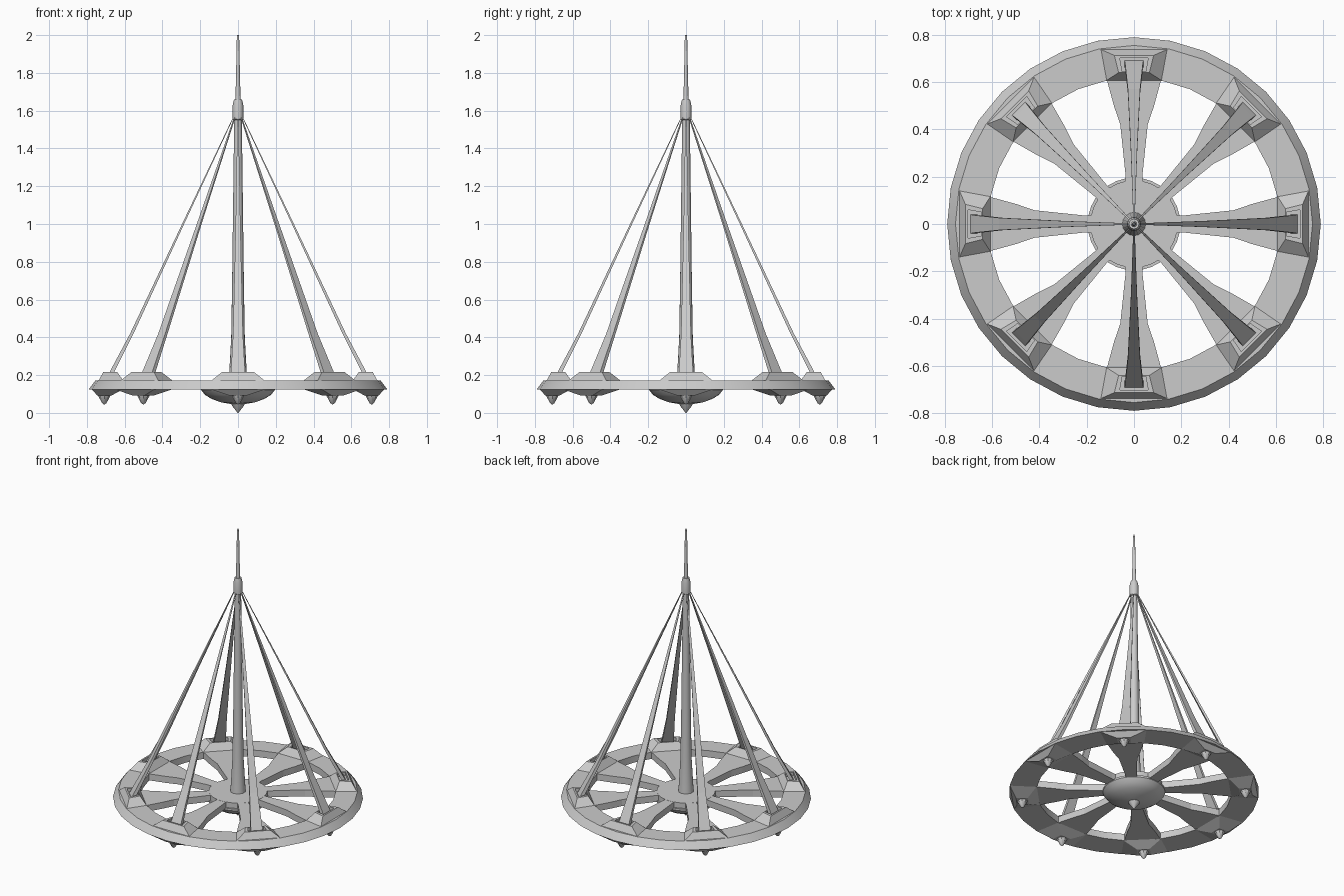
import bpy, bmesh
from math import sin, cos, pi

if "Cube" in bpy.data.objects:
    bpy.data.objects.remove(bpy.data.objects["Cube"])


def loft(name, loops, closed=False, smooth=False):
    """Skin a stack of equal-length vertex loops; cap the ends or close into a ring."""
    bm = bmesh.new()
    rows = [[bm.verts.new(p) for p in loop] for loop in loops]
    pairs = list(zip(rows, rows[1:]))
    if closed:
        pairs.append((rows[-1], rows[0]))
    for a, b in pairs:
        n = len(a)
        for i in range(n):
            j = (i + 1) % n
            bm.faces.new((a[i], a[j], b[j], b[i]))
    if not closed:
        bm.faces.new(rows[0])
        bm.faces.new(rows[-1])
    bmesh.ops.recalc_face_normals(bm, faces=bm.faces)
    mesh = bpy.data.meshes.new(name)
    bm.to_mesh(mesh)
    bm.free()
    ob = bpy.data.objects.new(name, mesh)
    bpy.context.collection.objects.link(ob)
    if smooth:
        bpy.ops.object.select_all(action='DESELECT')
        ob.select_set(True)
        bpy.context.view_layer.objects.active = ob
        bpy.ops.object.shade_smooth_by_angle(angle=0.5)
    return ob


def lathe(name, profile, n, closed=False, at=(0, 0)):
    loops = [[(at[0] + r * cos(2 * pi * i / n), at[1] + r * sin(2 * pi * i / n), z)
              for i in range(n)] for r, z in profile]
    return loft(name, loops, closed, True)


def quad(x0, w0, x1, w1, z):
    """Trapezoid loop: half-width w0 at radius x0, w1 at radius x1."""
    return [(x0, -w0, z), (x1, -w1, z), (x1, w1, z), (x0, w0, z)]


def around(ob, n=8):
    for i in range(1, n):
        c = ob.copy()
        c.name = f"{ob.name}_{i + 1}"
        c.rotation_euler.z = 2 * pi * i / n
        bpy.context.collection.objects.link(c)


# wheel rim and hub
lathe("rim", [(0.617, 0.125), (0.79, 0.125), (0.755, 0.172), (0.617, 0.172)], 32, True)
lathe("hub", [(0.185, 0.12), (0.185, 0.172)], 32)
lathe("hub_bowl", [(0.196, 0.135), (0.196, 0.122), (0.175, 0.096), (0.14, 0.074),
                   (0.09, 0.056), (0.036, 0.047), (0.03, 0.036), (0.002, 0.0)], 32)

# flared spokes
plan = [(0.15, 0.034), (0.21, 0.036), (0.42, 0.058), (0.50, 0.085), (0.625, 0.119)]
around(loft("spoke", [[(r, -w, 0.126), (r, w, 0.126), (r, w, 0.171), (r, -w, 0.171)]
                      for r, w in plan]))

# raised pads with a recessed socket for each stay
around(loft("pad", [quad(0.605, 0.12, 0.74, 0.145, 0.168),
                    quad(0.64, 0.065, 0.713, 0.083, 0.217),
                    quad(0.645, 0.05, 0.702, 0.06, 0.217),
                    quad(0.645, 0.05, 0.702, 0.06, 0.195)]))

# pods and spikes below the rim
around(loft("under_pod", [quad(0.607, 0.12, 0.775, 0.15, 0.126),
                          quad(0.67, 0.04, 0.745, 0.045, 0.092)]))
around(lathe("under_spike", [(0.037, 0.105), (0.032, 0.09), (0.012, 0.052), (0.002, 0.045)],
             8, at=(0.708, 0)))

# tapering stays from pads up to the mast collar
stay = [(0.68, 0.19, 0.040, 0.026), (0.663, 0.225, 0.037, 0.024), (0.562, 0.42, 0.026, 0.018),
        (0.30, 0.98, 0.013, 0.011), (0.022, 1.57, 0.003, 0.004)]
around(loft("stay", [quad(r - t / 2, w, r + t / 2, w, z) for r, z, w, t in stay]))

# central mast, collar and antenna
lathe("mast", [(0.05, 0.16), (0.046, 0.22), (0.036, 0.40), (0.031, 0.7),
               (0.026, 1.1), (0.020, 1.57)], 16)
lathe("collar", [(0.022, 1.55), (0.028, 1.555), (0.028, 1.63), (0.021, 1.66), (0.012, 1.66)], 16)
lathe("antenna", [(0.014, 1.65), (0.010, 1.80), (0.007, 1.97), (0.004, 2.0)], 12)
